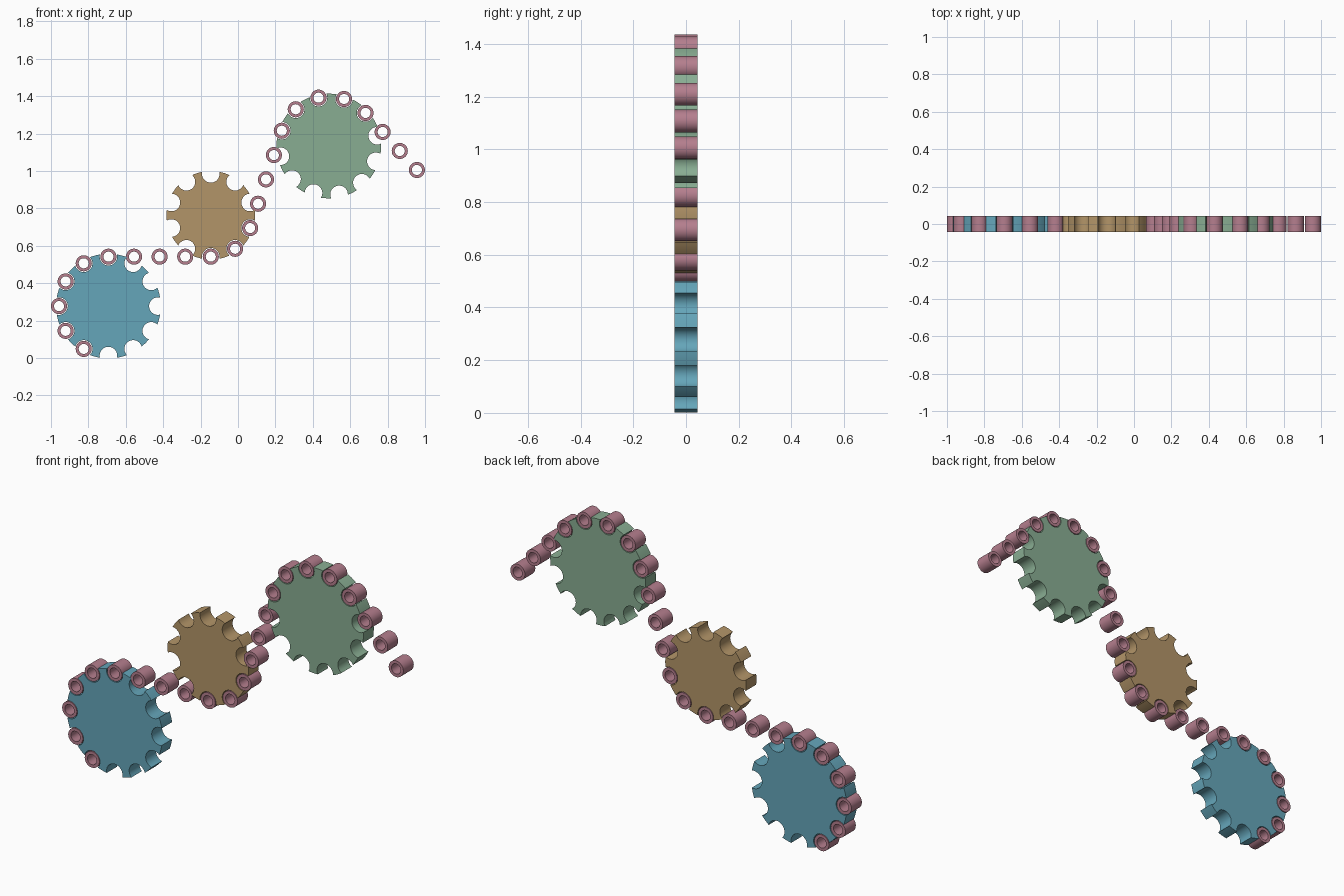
import bpy, bmesh
from math import sin, cos, pi, radians, acos
from mathutils import Vector

if "Cube" in bpy.data.objects:
    bpy.data.objects.remove(bpy.data.objects["Cube"])

PITCH = 0.1368      # spacing of chain rollers
HALF = 0.0435       # half thickness of every part
R_OUT, R_IN = 0.043, 0.027
GAP = 0.047         # radius of the tooth gaps
TIP = 0.0155        # tooth tip height above the pitch circle


def polar(c, r, deg):
    return Vector((c[0] + r * cos(radians(deg)), c[1] + r * sin(radians(deg))))


def pitch_radius(teeth):
    return PITCH / (2 * sin(pi / teeth))


def finish(bm, name, color):
    bmesh.ops.recalc_face_normals(bm, faces=bm.faces)
    me = bpy.data.meshes.new(name)
    bm.to_mesh(me)
    bm.free()
    ob = bpy.data.objects.new(name, me)
    bpy.context.collection.objects.link(ob)
    me.materials.append(color)
    bpy.context.view_layer.objects.active = ob
    ob.select_set(True)
    bpy.ops.object.shade_smooth_by_angle(angle=radians(30))
    ob.select_set(False)
    return ob


def material(name, rgb):
    m = bpy.data.materials.new(name)
    m.diffuse_color = (*rgb, 1)
    m.use_nodes = True
    m.node_tree.nodes["Principled BSDF"].inputs["Base Color"].default_value = m.diffuse_color
    return m


def sprocket(name, c, teeth, first, color):
    """Disc with round gaps cut at first + k * step degrees."""
    rp = pitch_radius(teeth)
    rt = rp + TIP
    step = 360 / teeth
    # angle on the gap circle, and on the tip circle, where the two meet
    a = 180 - math_deg(acos((rp**2 + GAP**2 - rt**2) / (2 * rp * GAP)))
    b = math_deg(acos((rp**2 + rt**2 - GAP**2) / (2 * rp * rt)))
    pts = []
    for k in range(teeth):
        d = first + k * step
        gc = polar(c, rp, d)
        n = 16
        for i in range(n + 1):          # round gap, running through its root
            pts.append(polar(gc, GAP, d - a - (360 - 2 * a) * i / n))
        # order the gap so it runs counter-clockwise around the wheel
        pts[-(n + 1):] = sorted(pts[-(n + 1):], key=lambda p: (p - gc).dot(polar((0, 0), 1, d + 90))) \
            if a >= 90 else pts[-(n + 1):]
        for i in range(1, 4):           # tooth tip
            pts.append(polar(c, rt, d + b + (step - 2 * b) * i / 4))
    bm = bmesh.new()
    face = bm.faces.new([bm.verts.new((p.x, -HALF, p.y)) for p in pts])
    ext = bmesh.ops.extrude_face_region(bm, geom=[face])["geom"]
    bmesh.ops.translate(bm, vec=(0, 2 * HALF, 0),
                        verts=[v for v in ext if isinstance(v, bmesh.types.BMVert)])
    finish(bm, name, color)


def math_deg(r):
    return r * 180 / pi


def roller(name, c, color, n=32):
    """Hollow tube along y."""
    bm = bmesh.new()
    rings = []
    for r, y in ((R_OUT, -HALF), (R_OUT, HALF), (R_IN, HALF), (R_IN, -HALF)):
        ps = [polar(c, r, 360 * i / n) for i in range(n)]
        rings.append([bm.verts.new((p.x, y, p.y)) for p in ps])
    for k in range(4):
        p, q = rings[k], rings[(k + 1) % 4]
        for i in range(n):
            j = (i + 1) % n
            bm.faces.new((p[i], p[j], q[j], q[i]))
    finish(bm, name, color)


blue = material("blue", (0.13, 0.38, 0.49))
tan = material("tan", (0.45, 0.30, 0.14))
green = material("green", (0.25, 0.42, 0.29))
pink = material("pink", (0.46, 0.21, 0.27))

# Wheel centres follow from the chain path
R12, R10 = pitch_radius(12), pitch_radius(10)
c1 = Vector((-0.957 + R12, 0.2775))
c2 = c1 + Vector((4 * PITCH, R12 + R10))
run_end = polar(polar(c2, R10, 342), 4 * PITCH, 72)
c3 = polar(run_end, R12, -18)

sprocket("lower_sprocket", c1, 12, 0, blue)
sprocket("middle_sprocket", c2, 10, 270, tan)
sprocket("upper_sprocket", c3, 12, 162, green)

# Chain: wraps and straight runs
path = [polar(c1, R12, d) for d in (240, 210, 180, 150, 120, 90)]
path += [path[-1] + Vector((i * PITCH, 0)) for i in (1, 2, 3)]
path += [polar(c2, R10, d) for d in (270, 306, 342)]
path += [polar(path[-1], i * PITCH, 72) for i in (1, 2, 3)]
path += [polar(c3, R12, d) for d in (162, 132, 102, 72, 42)]
path += [polar(path[-1], i * PITCH, -48) for i in (1, 2, 3)]
for i, p in enumerate(path):
    roller(f"chain_roller_{i + 1:02d}", p, pink)
